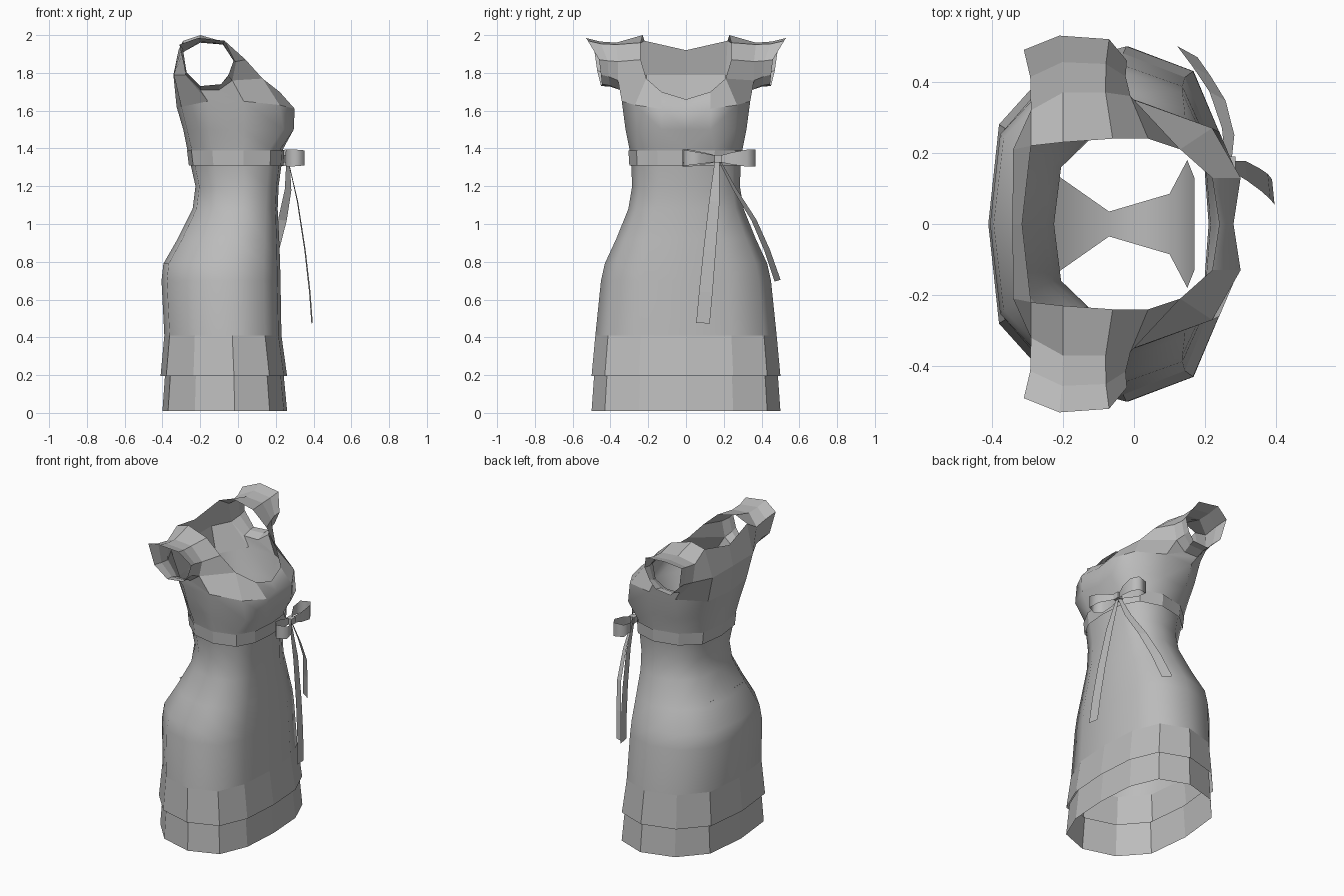
import bpy
import bmesh
from mathutils import Vector

cube = bpy.data.objects.get("Cube")
if cube:
    bpy.data.objects.remove(cube, do_unlink=True)

fabric = bpy.data.materials.new("grey_fabric")
fabric.use_nodes = True
GREY = (0.5, 0.5, 0.5, 1.0)
fabric.diffuse_color = GREY
fabric.node_tree.nodes["Principled BSDF"].inputs["Base Color"].default_value = GREY


def make_object(name, bm, smooth=False):
    """Turn a bmesh into a scene object with the fabric material."""
    bmesh.ops.recalc_face_normals(bm, faces=bm.faces)
    if smooth:
        for face in bm.faces:
            # the shoulders stay faceted, the torso and skirt are smooth
            face.smooth = max(v.co.z for v in face.verts) < 1.72
    mesh = bpy.data.meshes.new(name)
    bm.to_mesh(mesh)
    bm.free()
    mesh.materials.append(fabric)
    obj = bpy.data.objects.new(name, mesh)
    bpy.context.collection.objects.link(obj)
    return obj


def add_points(bm, points):
    return [bm.verts.new(p) for p in points]


def bridge(bm, lower, upper, closed=False):
    """Join two equal rows of vertices with quads."""
    count = len(lower)
    for i in range(count if closed else count - 1):
        j = (i + 1) % count
        bm.faces.new((lower[i], lower[j], upper[j], upper[i]))


def mirror_halves(bm):
    """Copy the +y half to -y and weld the centre seam."""
    copy = bmesh.ops.duplicate(bm, geom=bm.verts[:] + bm.edges[:] + bm.faces[:])
    for item in copy["geom"]:
        if isinstance(item, bmesh.types.BMVert):
            item.co.y = -item.co.y
    seam = [v for v in bm.verts if abs(v.co.y) < 0.001]
    bmesh.ops.remove_doubles(bm, verts=seam, dist=0.002)


# Half outline of the dress from front centre to back centre, in unit size
OUTLINE = [(1, 0), (.95, .5), (.72, .86), (.16, 1), (-.48, .88), (-.91, .56), (-1, 0)]


def half_ring(z, back, front, half_width):
    middle, radius = (front + back) / 2, (front - back) / 2
    return [(middle + u * radius, v * half_width, z) for u, v in OUTLINE]


def make_tube(name, levels, smooth=False):
    bm = bmesh.new()
    rows = [add_points(bm, half_ring(*level)) for level in levels]
    for lower, upper in zip(rows, rows[1:]):
        bridge(bm, lower, upper)
    mirror_halves(bm)
    return make_object(name, bm, smooth)


# Lower ruffle, upper ruffle and waistband: height, back, front, half width
make_tube("lower_ruffle", [(.01, -.4, .26, .5), (.22, -.385, .24, .485)])
make_tube("upper_ruffle", [(.195, -.41, .26, .5), (.41, -.39, .23, .48)])
make_tube("waistband", [(1.31, -.26, .24, .3), (1.39, -.27, .245, .305)])

# Skirt and bodice with shoulders and cap sleeves
SKIRT = [
    (.41, -.39, .23, .48),
    (.7, -.405, .225, .45),
    (.79, -.395, .223, .43),
    (.92, -.32, .218, .37),
    (1.08, -.24, .21, .305),
    (1.2, -.225, .215, .285),
    (1.31, -.25, .23, .29),
    (1.4, -.27, .24, .3),
]
BUST = [(.27, 0, 1.5), (.295, .13, 1.5), (.24, .26, 1.5), (.03, .32, 1.5),
        (-.15, .3, 1.5), (-.27, .18, 1.5), (-.29, 0, 1.5)]
CHEST = [(.28, 0, 1.61), (.3, .13, 1.61), (.22, .27, 1.63), (.03, .34, 1.65),
         (-.16, .34, 1.65), (-.3, .2, 1.62), (-.325, 0, 1.62)]
NECK = [(.24, 0, 1.66), (.22, .13, 1.7), (.13, .21, 1.77), (.04, .24, 1.87),
        (-.06, .24, 1.96), (-.2, .23, 2), (-.29, .22, 1.97), (-.315, 0, 1.92)]
ARMHOLE = [(-.2, .37, 1.96), (-.08, .37, 1.95), (-.01, .36, 1.86), (-.03, .36, 1.76),
           (-.1, .35, 1.71), (-.2, .35, 1.71), (-.28, .33, 1.79), (-.29, .32, 1.91)]
CUFF = [(-.21, .53, 1.985), (-.07, .52, 1.97), (-.02, .46, 1.87), (-.05, .45, 1.79),
        (-.09, .445, 1.74), (-.2, .45, 1.73), (-.28, .47, 1.81), (-.31, .49, 1.95)]

bm = bmesh.new()
rows = [add_points(bm, half_ring(*level)) for level in SKIRT]
rows += [add_points(bm, BUST), add_points(bm, CHEST)]
for lower, upper in zip(rows, rows[1:]):
    bridge(bm, lower, upper)

C = rows[-1]
N = add_points(bm, NECK)
A = add_points(bm, ARMHOLE)
side_back, mid_back = add_points(bm, [(-.34, .21, 1.79), (-.342, 0, 1.79)])

panels = [
    # front yoke
    (C[0], C[1], N[1], N[0]), (C[1], C[2], N[2], N[1]), (C[2], C[3], A[3], N[2]),
    (N[2], A[3], A[2], N[3]), (N[3], A[2], A[1], N[4]),
    # shoulder top
    (N[4], A[1], A[0], N[5]), (N[5], A[0], A[7], N[6]),
    # underarm
    (C[3], A[4], A[3]), (C[3], C[4], A[5], A[4]), (C[4], A[6], A[5]),
    # back yoke
    (C[4], C[5], side_back, A[6]), (side_back, N[6], A[7], A[6]),
    (C[5], C[6], mid_back, side_back), (side_back, mid_back, N[7], N[6]),
]
for panel in panels:
    bm.faces.new(panel)

# Sleeve narrows a little halfway, then flares to the cuff
centre = sum((Vector(p) for p in CUFF + ARMHOLE), Vector()) / 16
halfway = []
for a, b in zip(ARMHOLE, CUFF):
    p = Vector(a).lerp(Vector(b), 0.55)
    halfway.append(centre + (p - centre) * 0.94)
S = add_points(bm, halfway)
bridge(bm, A, S, closed=True)
bridge(bm, S, add_points(bm, CUFF), closed=True)
mirror_halves(bm)
make_object("dress_body", bm, smooth=True)


def make_ribbon(name, centres, half_widths, across, smooth=False):
    """Sweep a flat strip along the centres, spread along one direction."""
    bm = bmesh.new()
    across = Vector(across).normalized()
    left = add_points(bm, [Vector(c) - across * w for c, w in zip(centres, half_widths)])
    right = add_points(bm, [Vector(c) + across * w for c, w in zip(centres, half_widths)])
    bridge(bm, left, right)
    return make_object(name, bm, smooth)


# Inner gusset joining the front and back of the skirt lining
make_ribbon("inner_gusset",
            [(-.3, 0, .95), (-.22, 0, .88), (-.07, 0, .78), (.1, 0, .8), (.15, 0, .87), (.17, 0, .95)],
            [.18, .14, .035, .085, .18, .13], (0, 1, 0), smooth=True)

# Bow loops
KNOT = Vector((.265, .17, 1.345))


def make_loop(name, reach):
    reach = Vector(reach)
    normal = reach.cross(Vector((0, 0, 1))).normalized()
    shape = [(0, 0), (.35, .035), (.75, .05), (1, .03), (.97, -.035), (.6, -.045), (0, 0)]
    centres = [KNOT + reach * t + normal * n for t, n in shape]
    make_ribbon(name, centres, [.015, .032, .045, .045, .04, .03, .015], (0, 0, 1), smooth=True)


make_loop("bow_loop_right", (.055, -.18, .005))
make_loop("bow_loop_left", (-.025, .195, .005))

# Bow knot
bm = bmesh.new()
bmesh.ops.create_cube(bm, size=0.04)
bmesh.ops.translate(bm, verts=bm.verts, vec=KNOT)
make_object("bow_knot", bm)

# Hanging ribbon tails
make_ribbon("bow_tail_right",
            [(.265, .165, 1.34), (.315, .15, 1.12), (.355, .125, .86), (.38, .105, .64), (.392, .09, .475)],
            [.012, .028, .033, .036, .036], (-.1, 1, -.05))
make_ribbon("bow_tail_left",
            [(.265, .175, 1.34), (.265, .26, 1.18), (.235, .36, 1.02), (.19, .43, .86), (.15, .485, .7)],
            [.01, .02, .026, .03, .033], (-1, .55, .15))
